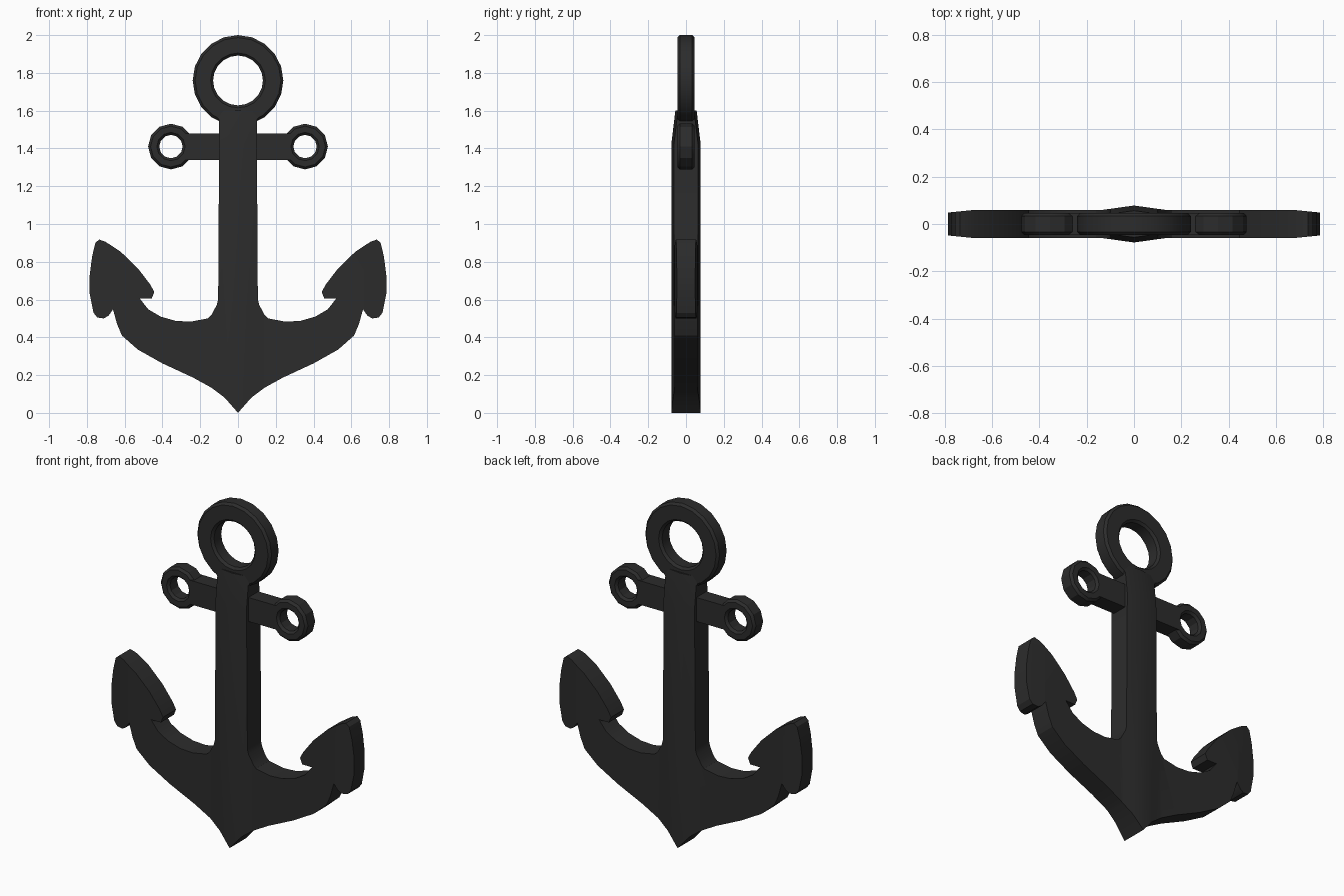
import bpy, bmesh
from math import pi, sin, cos
from mathutils import Vector

if "Cube" in bpy.data.objects:
    bpy.data.objects.remove(bpy.data.objects["Cube"])

iron = bpy.data.materials.new("dark_iron")
iron.diffuse_color = (0.025, 0.025, 0.025, 1)
iron.use_nodes = True
iron.node_tree.nodes["Principled BSDF"].inputs["Base Color"].default_value = iron.diffuse_color


def finish(bm, name, mirror_y=False):
    bmesh.ops.recalc_face_normals(bm, faces=bm.faces)
    me = bpy.data.meshes.new(name)
    bm.to_mesh(me)
    bm.free()
    ob = bpy.data.objects.new(name, me)
    bpy.context.collection.objects.link(ob)
    me.materials.append(iron)
    bpy.context.view_layer.objects.active = ob
    for o in bpy.context.selected_objects:
        o.select_set(False)
    ob.select_set(True)
    bpy.ops.object.shade_smooth_by_angle(angle=0.45)
    if mirror_y:
        m = ob.modifiers.new("mirror", 'MIRROR')
        m.use_axis = (False, True, False)
        m.merge_threshold = 0.0005
    return ob


def plate(name, half, depth, rim, cuts=()):
    """Left-right symmetric plate with a chamfered rim and depth(x, z) thickness."""
    pts = half + [(-x, z) for x, z in reversed(half) if x > 0]
    bm = bmesh.new()
    bm.faces.new([bm.verts.new((x, 0, z)) for x, z in pts])
    bmesh.ops.inset_region(bm, faces=bm.faces[:], thickness=rim,
                           use_boundary=True, use_even_offset=True)
    for co, no in cuts:
        bmesh.ops.bisect_plane(bm, geom=bm.verts[:] + bm.edges[:] + bm.faces[:],
                               dist=1e-5, plane_co=co, plane_no=no)
    for v in bm.verts:
        drop = rim if v.is_boundary else 0
        v.co.y = -(depth(abs(v.co.x), v.co.z) - drop)
    edges = [e for e in bm.edges if e.is_boundary]
    new = bmesh.ops.extrude_edge_only(bm, edges=edges)["geom"]
    for v in new:
        if isinstance(v, bmesh.types.BMVert):
            v.co.y = 0
    return finish(bm, name, True)


def ring(name, cx, cz, outer, inner, half_depth, sides, ch=0.013):
    """Chamfered flat ring facing the front."""
    h = half_depth
    prof = [(inner, -h + ch), (inner + ch, -h), (outer - ch, -h), (outer, -h + ch),
            (outer, h - ch), (outer - ch, h), (inner + ch, h), (inner, h - ch)]
    bm = bmesh.new()
    loops = []
    for i in range(sides):
        a = 2 * pi * i / sides
        loops.append([bm.verts.new((cx + r * sin(a), y, cz + r * cos(a))) for r, y in prof])
    n = len(prof)
    for i in range(sides):
        p, q = loops[i], loops[(i + 1) % sides]
        for j in range(n):
            k = (j + 1) % n
            bm.faces.new((p[j], p[k], q[k], q[j]))
    return finish(bm, name)


# Shank, arms and flukes: one right-hand outline from the bottom tip to the top
outline = [(0, 0), (0.07, 0.08), (0.14, 0.133), (0.24, 0.188), (0.40, 0.262),
           (0.53, 0.335), (0.615, 0.41), (0.64, 0.47), (0.662, 0.548),
           (0.685, 0.515), (0.71, 0.5), (0.745, 0.505), (0.765, 0.53),
           (0.785, 0.63), (0.785, 0.73), (0.772, 0.83), (0.755, 0.9), (0.735, 0.918),
           (0.70, 0.905), (0.62, 0.852), (0.53, 0.765), (0.465, 0.68),
           (0.443, 0.64), (0.457, 0.605), (0.52, 0.605), (0.475, 0.548), (0.41, 0.51),
           (0.33, 0.487), (0.25, 0.483), (0.16, 0.5), (0.14, 0.52),
           (0.112, 0.572), (0.105, 0.6), (0.1, 1.42), (0.1, 1.55), (0.115, 1.575), (0.09, 1.6)]


def body_depth(x, z):
    ridge = 0.018 * max(0, 1 - x / 0.13)
    return 0.06 + ridge - 0.12 * max(0, z - 1.42) - 0.1 * max(0, x - 0.67)


X, Z = Vector((1, 0, 0)), Vector((0, 0, 1))
cuts = [(X * k, X) for k in (-0.67, -0.13, 0, 0.13, 0.67)] + [(Z * 1.42, Z)]
plate("anchor_body", outline, body_depth, 0.014, cuts)

# Crossbar
plate("crossbar", [(0.28, 1.34), (0.28, 1.48)], lambda x, z: 0.046, 0.012)

# Top ring and the two eyes on the crossbar ends
ring("top_ring", 0, 1.76, 0.24, 0.132, 0.046, 20)
for side, label in ((-1, "left"), (1, "right")):
    ring("eye_" + label, side * 0.355, 1.41, 0.121, 0.062, 0.046, 12)
